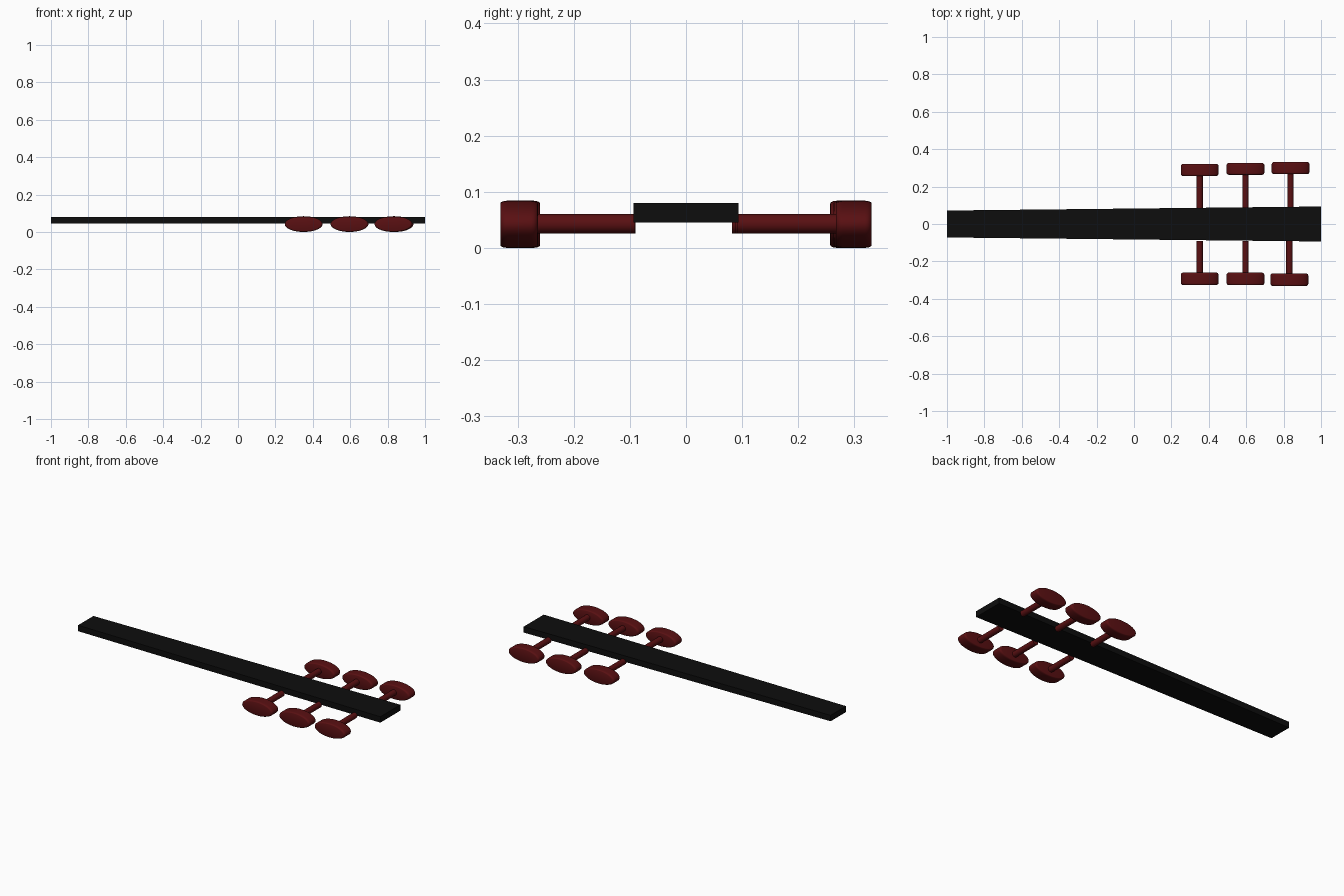
import bpy, bmesh, math
from mathutils import Matrix

if "Cube" in bpy.data.objects:
    bpy.data.objects.remove(bpy.data.objects["Cube"])

def material(name, rgb):
    m = bpy.data.materials.new(name)
    m.diffuse_color = (*rgb, 1)
    m.use_nodes = True
    m.node_tree.nodes["Principled BSDF"].inputs["Base Color"].default_value = m.diffuse_color
    return m

BLACK = material("black_wood", (0.004, 0.004, 0.004))
RED = material("dark_red", (0.1, 0.005, 0.006))
PEG_Z = 0.043

def add_object(name, bm, mat, smooth=False):
    bmesh.ops.recalc_face_normals(bm, faces=bm.faces)
    me = bpy.data.meshes.new(name)
    bm.to_mesh(me)
    bm.free()
    me.materials.append(mat)
    ob = bpy.data.objects.new(name, me)
    bpy.context.collection.objects.link(ob)
    if smooth:
        bpy.ops.object.select_all(action='DESELECT')
        ob.select_set(True)
        bpy.context.view_layer.objects.active = ob
        bpy.ops.object.shade_smooth_by_angle(angle=math.radians(40))
    return ob

def cylinder_y(radius, y0, y1, segments):
    """Cylinder along y between y0 and y1."""
    bm = bmesh.new()
    bmesh.ops.create_cone(bm, cap_ends=True, segments=segments, radius1=radius,
                          radius2=radius, depth=abs(y1 - y0))
    bmesh.ops.transform(bm, verts=bm.verts, matrix=Matrix.Translation(
        (0, (y0 + y1) / 2, 0)) @ Matrix.Rotation(math.pi / 2, 4, 'X'))
    return bm

# Long neck, tapering towards the left end
bm = bmesh.new()
bmesh.ops.create_cube(bm, size=1)
for v in bm.verts:
    half = 0.0935 if v.co.x > 0 else 0.072
    v.co = (v.co.x * 2, math.copysign(half, v.co.y), 0.0625 + v.co.z * 0.035)
add_object("neck", bm, BLACK)

# Tuning pegs: x, shaft start, knob inner face, knob outer face
pegs = [(0.351, 0.082, 0.257, 0.321), (0.596, 0.087, 0.263, 0.326),
        (0.837, 0.092, 0.267, 0.331),
        (0.351, -0.090, -0.260, -0.326), (0.596, -0.090, -0.260, -0.327),
        (0.831, -0.092, -0.264, -0.331)]

for i, (x, start, inner, outer) in enumerate(pegs, 1):
    # Round shaft
    bm = cylinder_y(0.017, start, (inner + outer) / 2, 32)
    bmesh.ops.translate(bm, verts=bm.verts, vec=(x, 0, PEG_Z))
    add_object(f"peg_shaft_{i}", bm, RED, True)

    # Oval knob with rounded rims
    bm = cylinder_y(0.1, inner, outer, 48)
    rims = [e for e in bm.edges if abs(e.verts[0].co.y - e.verts[1].co.y) < 1e-5]
    bmesh.ops.bevel(bm, geom=rims, offset=0.012, segments=4, profile=0.5,
                    affect='EDGES')
    bmesh.ops.scale(bm, verts=bm.verts, vec=(1.01, 1, 0.42))
    bmesh.ops.translate(bm, verts=bm.verts, vec=(x, 0, 0.042))
    add_object(f"peg_knob_{i}", bm, RED, True)
